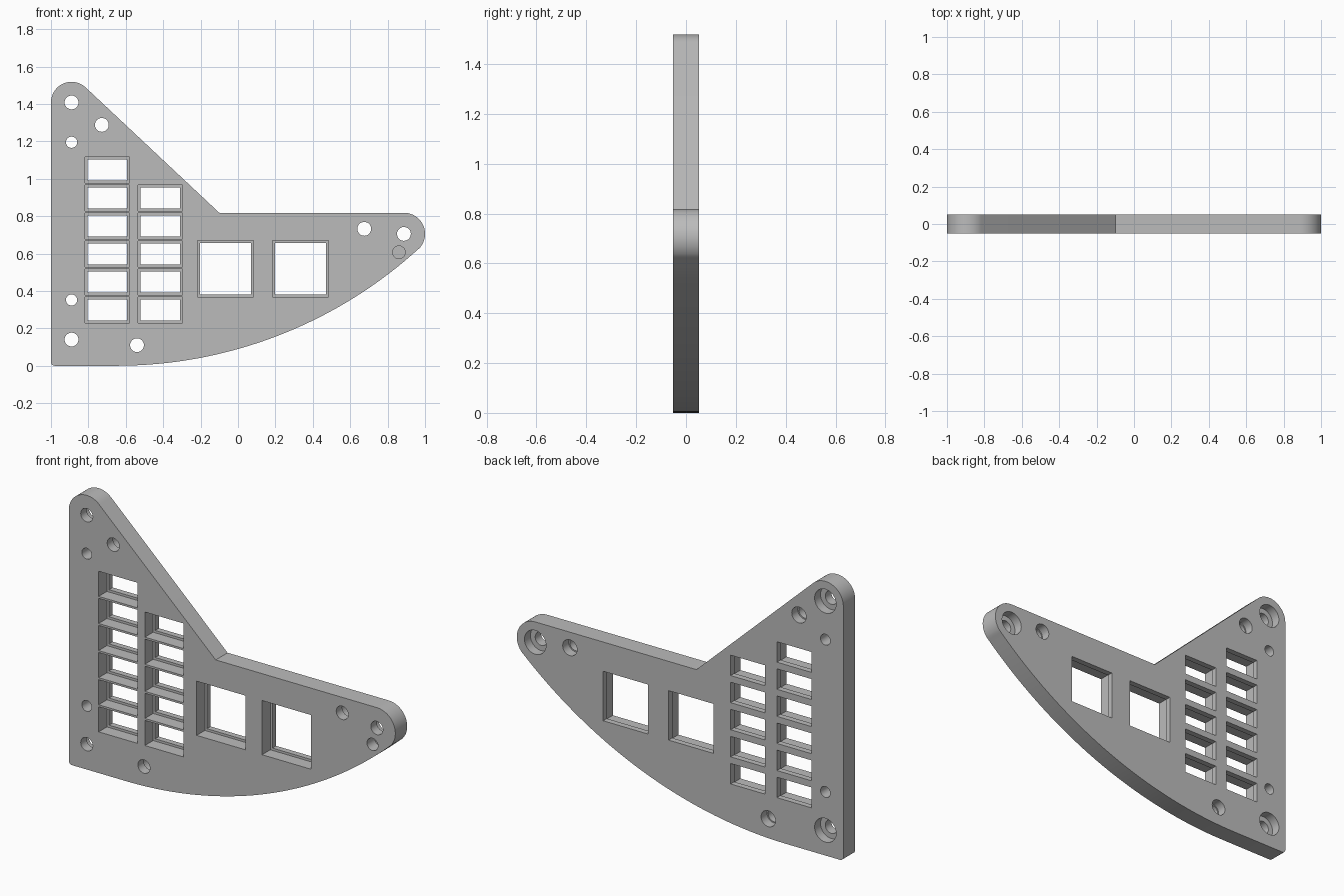
import bpy, bmesh, math

cube = bpy.data.objects.get("Cube")
if cube:
    bpy.data.objects.remove(cube)

HALF = 0.052       # half the plate thickness
LIP_Y = 0.020      # front recesses stop here, leaving a thin lip behind
LEDGE = 0.013      # width of the lip around each window

grey = bpy.data.materials.new("plain grey")
grey.diffuse_color = (0.5, 0.5, 0.5, 1)
grey.use_nodes = True
grey.node_tree.nodes["Principled BSDF"].inputs["Base Color"].default_value = (0.5, 0.5, 0.5, 1)


def arc(cx, cz, r, start, end, steps):
    """Points along an arc in the x-z plane, angles in degrees."""
    angles = [math.radians(start + (end - start) * i / steps) for i in range(steps + 1)]
    return [(cx + r * math.cos(a), cz + r * math.sin(a)) for a in angles]


def add_prism(bm, points, y0, y1):
    """Extrude an x-z outline from y0 to y1."""
    front = [bm.verts.new((x, y0, z)) for x, z in points]
    back = [bm.verts.new((x, y1, z)) for x, z in points]
    bm.faces.new(front)
    bm.faces.new(back[::-1])
    n = len(points)
    for i in range(n):
        j = (i + 1) % n
        bm.faces.new((front[i], back[i], back[j], front[j]))


def make_object(name, prisms):
    bm = bmesh.new()
    for points, y0, y1 in prisms:
        add_prism(bm, points, y0, y1)
    bmesh.ops.recalc_face_normals(bm, faces=bm.faces)
    mesh = bpy.data.meshes.new(name)
    bm.to_mesh(mesh)
    bm.free()
    mesh.materials.append(grey)
    obj = bpy.data.objects.new(name, mesh)
    bpy.context.collection.objects.link(obj)
    return obj


def circle(x, z, r):
    return arc(x, z, r, 0, 348.75, 31)


def rect(x0, x1, z0, z1, inset=0.0):
    x0, x1, z0, z1 = x0 + inset, x1 - inset, z0 + inset, z1 - inset
    return [(x0, z0), (x1, z0), (x1, z1), (x0, z1)]


# Plate outline: long curved belly, rounded tip, notch, rounded top, square corner
top_c, top_r = (-0.89, 1.408), 0.11
tip_c, tip_r = (0.887, 0.705), 0.113
notch = (-0.10, 0.818)
belly_x, belly_r = -0.65, 2.40
belly_end = math.degrees(math.atan2(tip_c[1] - belly_r, tip_c[0] - belly_x))
dx, dz = notch[0] - top_c[0], notch[1] - top_c[1]
tangent = math.degrees(math.atan2(dz, dx) + math.acos(top_r / math.hypot(dx, dz)))
outline = (arc(-0.98, 0.02, 0.02, 180, 270, 6)
           + arc(belly_x, belly_r, belly_r, -90, belly_end, 40)
           + arc(*tip_c, tip_r, belly_end, 90, 24)[1:]
           + [notch]
           + arc(*top_c, top_r, tangent, 180, 24))
plate = make_object("plate", [(outline, -HALF, HALF)])

# Windows: a column of six, a column of five and two large squares
windows = []
for x0, x1, count in ((-0.817, -0.58, 6), (-0.534, -0.297, 5)):
    for row in range(count):
        z0 = 0.228 + 0.15 * row
        windows.append((x0, x1, z0, z0 + 0.139))
for x0 in (-0.217, 0.184):
    windows.append((x0, x0 + 0.30, 0.369, 0.669))

# Round holes: x, z, radius, back pocket radius (0 for none)
holes = [(-0.89, 1.408, 0.037, 0.066), (-0.89, 0.14, 0.037, 0.066),
         (0.887, 0.705, 0.037, 0.066), (-0.728, 1.288, 0.037, 0.044),
         (-0.54, 0.11, 0.037, 0.044), (0.675, 0.732, 0.037, 0.044),
         (-0.89, 1.195, 0.030, 0), (-0.89, 0.352, 0.030, 0)]

OUT = HALF + 0.05
through = [(rect(*w, LEDGE), -OUT, OUT) for w in windows]
through += [(circle(x, z, r), -OUT, OUT) for x, z, r, _ in holes]

# Wider front recesses, back pockets and one blind hole near the tip
recesses = [(rect(*w), -OUT, LIP_Y) for w in windows]
recesses += [(circle(x, z, p), 0.0, OUT) for x, z, _, p in holes if p]
recesses.append((circle(0.86, 0.607, 0.034), -OUT, 0.015))

for name, prisms in (("through_cutter", through), ("recess_cutter", recesses)):
    cutter = make_object(name, prisms)
    cutter.hide_render = True
    cut = plate.modifiers.new(name, 'BOOLEAN')
    cut.operation = 'DIFFERENCE'
    cut.solver = 'EXACT'
    cut.object = cutter
    bpy.context.view_layer.objects.active = plate
    bpy.ops.object.modifier_apply(modifier=cut.name)
    bpy.data.objects.remove(cutter)

# Smooth the rounded walls, keep the edges crisp
bpy.ops.object.select_all(action='DESELECT')
plate.select_set(True)
bpy.context.view_layer.objects.active = plate
bpy.ops.object.shade_smooth_by_angle(angle=math.radians(30))
